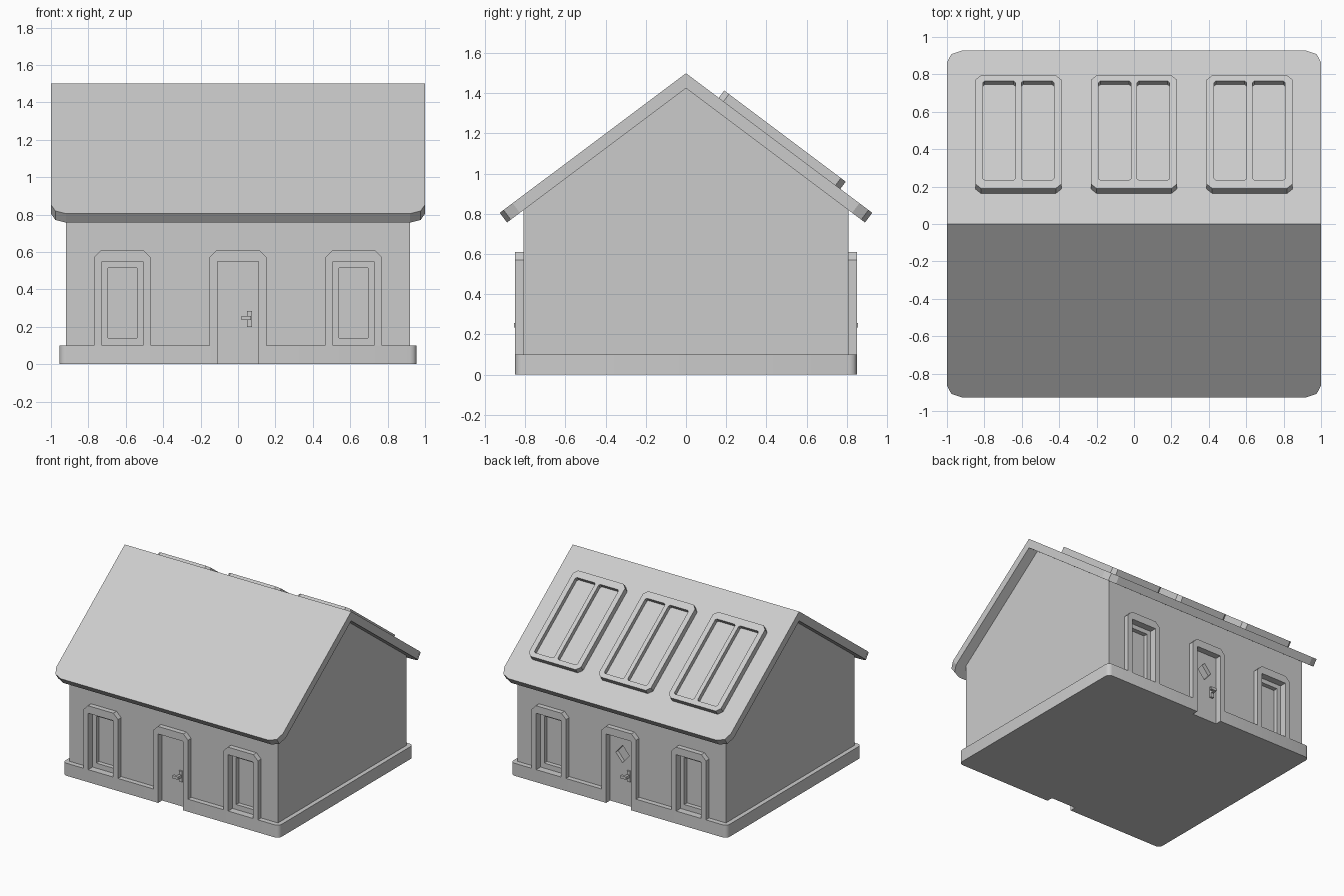
import bpy, bmesh
from math import pi, atan, sin, cos
from mathutils import Matrix

if "Cube" in bpy.data.objects:
    bpy.data.objects.remove(bpy.data.objects["Cube"])

R = Matrix.Rotation
PLAN = Matrix.Identity(4)                       # outline in x, y
FRONT = R(pi / 2, 4, 'X')                       # outline in x, z; depth towards -y
BACK = R(pi, 4, 'Z') @ FRONT                    # same, turned to the rear
GABLE = R(pi / 2, 4, 'Z') @ FRONT               # outline in y, z; depth along x
REAR_SLOPE = Matrix.Translation((0, 0, 1.5)) @ R(pi, 4, 'Z') @ R(atan(0.75), 4, 'X')


def prism(name, pts, d0, d1, mat):
    """Extrude a 2D outline from depth d0 to d1, then place it with mat."""
    bm = bmesh.new()
    face = bm.faces.new([bm.verts.new((x, y, d0)) for x, y in pts])
    top = bmesh.ops.extrude_face_region(bm, geom=[face])['geom']
    for v in top:
        if isinstance(v, bmesh.types.BMVert):
            v.co.z = d1
    bmesh.ops.recalc_face_normals(bm, faces=bm.faces)
    bm.transform(mat)
    mesh = bpy.data.meshes.new(name)
    bm.to_mesh(mesh)
    bm.free()
    ob = bpy.data.objects.new(name, mesh)
    bpy.context.collection.objects.link(ob)
    return ob


def rect(x0, y0, x1, y1, r=0.0, segs=1):
    """Rectangle outline with optional chamfered or rounded corners."""
    if r == 0:
        return [(x0, y0), (x1, y0), (x1, y1), (x0, y1)]
    pts = []
    corners = [(x1 - r, y1 - r), (x0 + r, y1 - r), (x0 + r, y0 + r), (x1 - r, y0 + r)]
    for k, (cx, cy) in enumerate(corners):
        for i in range(segs + 1):
            a = pi / 2 * (k + i / segs)
            pts.append((cx + r * cos(a), cy + r * sin(a)))
    return pts


def cut(ob, pts, d0, d1, mat):
    """Subtract a prism from an object."""
    tool = prism("cutter", pts, d0, d1, mat)
    tool.hide_render = True
    mod = ob.modifiers.new("cut", 'BOOLEAN')
    mod.operation = 'DIFFERENCE'
    mod.solver = 'EXACT'
    mod.object = tool
    bpy.context.view_layer.objects.active = ob
    bpy.ops.object.modifier_apply(modifier=mod.name)
    bpy.data.objects.remove(tool)


def arch(name, cx, z0, mat):
    """Raised surround with chamfered upper corners, open at the bottom."""
    o, i, c, top = 0.153, 0.11, 0.04, 0.61
    half = [(i, 0.55), (i, z0), (o, z0), (o, top - c), (o - c, top)]
    pts = [(cx + x, z) for x, z in half] + [(cx - x, z) for x, z in reversed(half)]
    prism(name, pts, 0.80, 0.85, mat)


# Plinth and gabled walls
base = prism("base", rect(-0.955, -0.85, 0.955, 0.85, 0.035, 3), 0, 0.1, PLAN)
walls = prism("walls", [(-0.81, 0.1), (0.81, 0.1), (0.81, 0.835), (0, 1.44), (-0.81, 0.835)],
              -0.92, 0.92, GABLE)

# Roof: folded slab with rounded eave corners
roof = prism("roof", [(0, 1.5), (-0.927, 0.805), (-0.891, 0.757), (0, 1.425),
                      (0.891, 0.757), (0.927, 0.805)], -1, 1, GABLE)
bm = bmesh.new()
bm.from_mesh(roof.data)
eave = [e for e in bm.edges if all(abs(v.co.y) > 0.8 for v in e.verts)
        and abs(e.verts[0].co.x - e.verts[1].co.x) < 0.01]
bmesh.ops.bevel(bm, geom=eave, offset=0.08, segments=2, profile=0.5, affect='EDGES')
bm.to_mesh(roof.data)
bm.free()

# Doors and windows, identical on front and rear
for side, mat in (("front", FRONT), ("back", BACK)):
    for tag, cx in (("left", -0.618), ("right", 0.618)):
        arch(f"{side}_{tag}_window_frame", cx, 0.1, mat)
        cut(walls, rect(cx - 0.11, 0.05, cx + 0.11, 0.55), 0.795, 0.9, mat)
        cut(walls, rect(cx - 0.077, 0.14, cx + 0.077, 0.515), 0.76, 0.9, mat)
    arch(f"{side}_door_frame", 0, 0.1, mat)
    cut(walls, rect(-0.11, 0.05, 0.11, 0.55), 0.8, 0.9, mat)
    cut(base, rect(-0.11, -0.1, 0.11, 0.2), 0.8, 0.9, mat)
    prism(f"{side}_handle_plate", rect(0.048, 0.2, 0.076, 0.285), 0.79, 0.815, mat)
    prism(f"{side}_handle_stem", rect(0.05, 0.235, 0.07, 0.257), 0.81, 0.857, mat)
    prism(f"{side}_handle_lever", rect(0.02, 0.235, 0.07, 0.257), 0.837, 0.857, mat)

# Diamond light in the rear door
cut(walls, [(0, 0.33), (0.06, 0.4), (0, 0.47), (-0.06, 0.4)], 0.77, 0.9, BACK)

# Rear skylights, each with two panes
for n, cx in enumerate((-0.618, 0, 0.618)):
    sky = prism(f"skylight_{n + 1}", rect(cx - 0.23, -0.96, cx + 0.23, -0.204, 0.03),
                -0.02, 0.045, REAR_SLOPE)
    for a, b in ((-0.19, -0.016), (0.016, 0.19)):
        cut(sky, rect(cx + a, -0.922, cx + b, -0.26, 0.01), 0.012, 0.1, REAR_SLOPE)

# Smooth the rounded plinth corners only
bpy.ops.object.select_all(action='DESELECT')
base.select_set(True)
bpy.context.view_layer.objects.active = base
bpy.ops.object.shade_smooth_by_angle(angle=pi / 5)
